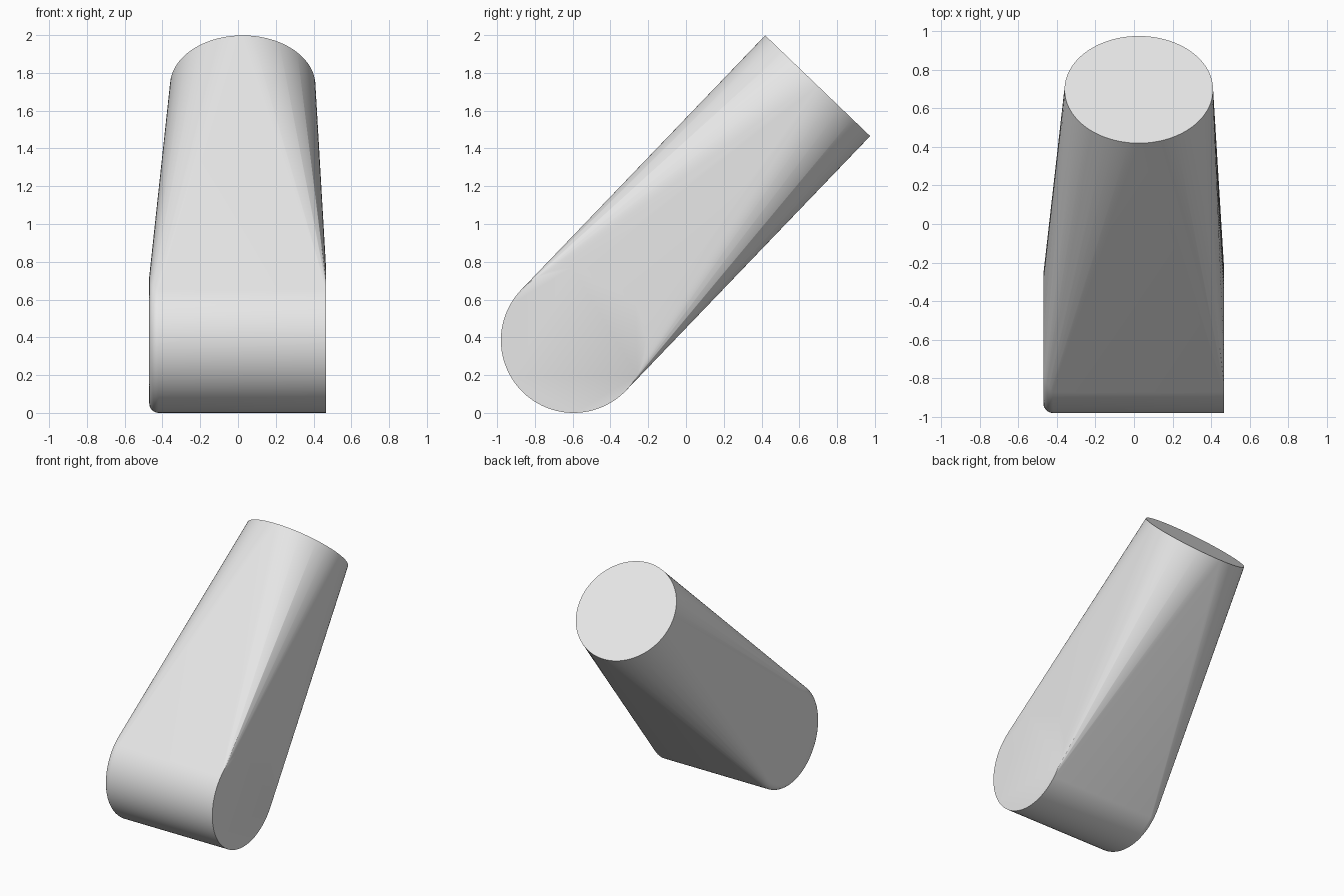
import bpy, bmesh
from math import sin, cos, pi
from mathutils import Vector

cube = bpy.data.objects.get("Cube")
if cube:
    bpy.data.objects.remove(cube, do_unlink=True)

RADIUS = 0.385
FILLET = 0.05
SIDES = 96
FOOT = Vector((0, -0.595, 0.385))      # centre of the cross barrel
TOP = Vector((0.025, 0.697, 1.732))    # centre of the slanted end disc

grey = bpy.data.materials.new("light_grey")
grey.use_nodes = True
colour = (0.8, 0.8, 0.8, 1)
grey.diffuse_color = colour
grey.node_tree.nodes["Principled BSDF"].inputs["Base Color"].default_value = colour

bm = bmesh.new()


def ring(centre, u, v, radius):
    for i in range(SIDES):
        a = 2 * pi * i / SIDES
        bm.verts.new(centre + radius * (cos(a) * u + sin(a) * v))


# Barrel lies along x; its start angle follows the arm so the tangents meet cleanly
axis = Vector((0, TOP.y - FOOT.y, TOP.z - FOOT.z)).normalized()
across = Vector((0, axis.z, -axis.y))
side = Vector((1, 0, 0))

# Sharp barrel end
ring(FOOT + side * 0.466, axis, across, RADIUS)

# Rounded barrel end
for k in range(9):
    a = pi / 2 * k / 8
    x = -0.47 + FILLET * (1 - sin(a))
    ring(FOOT + side * x, axis, across, RADIUS - FILLET * (1 - cos(a)))

# Slanted end disc
ring(TOP, side, across, RADIUS)

# Skin wrapped around the barrel and disc
bmesh.ops.convex_hull(bm, input=bm.verts[:])
loose = [v for v in bm.verts if not v.link_faces]
bmesh.ops.delete(bm, geom=loose, context='VERTS')
bmesh.ops.dissolve_limit(bm, angle_limit=0.002, verts=bm.verts[:], edges=bm.edges[:])
bmesh.ops.recalc_face_normals(bm, faces=bm.faces[:])

mesh = bpy.data.meshes.new("angled_arm")
bm.to_mesh(mesh)
bm.free()
mesh.materials.append(grey)
arm = bpy.data.objects.new("angled_arm", mesh)
bpy.context.collection.objects.link(arm)

bpy.ops.object.select_all(action='DESELECT')
arm.select_set(True)
bpy.context.view_layer.objects.active = arm
bpy.ops.object.shade_smooth_by_angle(angle=pi / 6)
